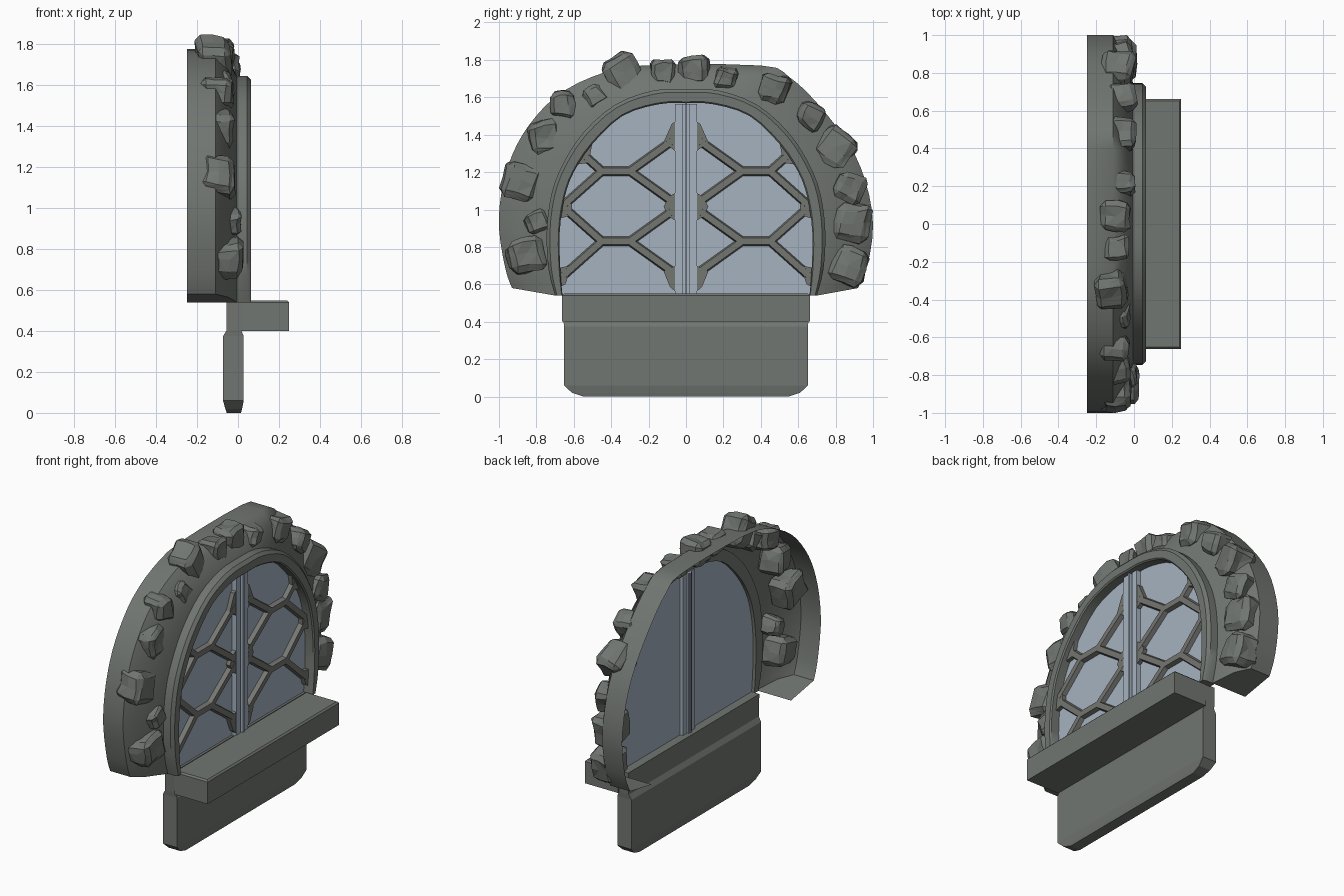
import bpy, bmesh, math, random
from mathutils import Vector, Matrix, noise

if "Cube" in bpy.data.objects:
    bpy.data.objects.remove(bpy.data.objects["Cube"])
random.seed(4)

def material(name, rgb):
    m = bpy.data.materials.new(name)
    m.diffuse_color = (*rgb, 1)
    m.use_nodes = True
    m.node_tree.nodes["Principled BSDF"].inputs["Base Color"].default_value = m.diffuse_color
    return m

STONE = material("grey_stone", (0.165, 0.18, 0.165))
LEAD = material("lattice_grey", (0.175, 0.18, 0.165))
GLASS = material("pale_blue_glass", (0.38, 0.45, 0.53))

def finish(name, bm, mat, smooth=None, normals=True):
    if normals:
        bmesh.ops.recalc_face_normals(bm, faces=bm.faces)
    me = bpy.data.meshes.new(name)
    bm.to_mesh(me)
    bm.free()
    ob = bpy.data.objects.new(name, me)
    bpy.context.collection.objects.link(ob)
    me.materials.append(mat)
    if smooth:
        bpy.ops.object.select_all(action='DESELECT')
        ob.select_set(True)
        bpy.context.view_layer.objects.active = ob
        bpy.ops.object.shade_smooth_by_angle(angle=math.radians(smooth))
    return ob

def loft(bm, rings, wrap_rings=False, wrap_points=False):
    """Bridge successive rings of points with quads."""
    vs = [[bm.verts.new(p) for p in r] for r in rings]
    nr, n = len(vs), len(vs[0])
    for i in range(nr if wrap_rings else nr - 1):
        a, b = vs[i], vs[(i + 1) % nr]
        for j in range(n if wrap_points else n - 1):
            k = (j + 1) % n
            bm.faces.new((a[j], a[k], b[k], b[j]))
    return vs

def box(bm, x0, x1, y0, y1, z0, z1):
    m = Matrix.Translation(((x0+x1)/2, (y0+y1)/2, (z0+z1)/2)) @ Matrix.Diagonal((x1-x0, y1-y0, z1-z0, 1))
    return bmesh.ops.create_cube(bm, size=1, matrix=m)['verts']

def curve(pts, steps=3):
    """Smooth curve through the points."""
    p = [Vector(q) for q in pts]
    out = []
    for i in range(len(p) - 1):
        a, b, c, d = p[max(i - 1, 0)], p[i], p[i + 1], p[min(i + 2, len(p) - 1)]
        for k in range(steps):
            t = k / steps
            out.append(b + ((c - a) * t + (2*a - 5*b + 4*c - d) * t*t + (3*b - a - 3*c + d) * t**3) / 2)
    return out + [p[-1]]

# Arch outlines in y,z, running from one foot over the top to the other
outer = curve([(-.93, .58), (-.965, .68), (-1, .90), (-.985, 1.10), (-.93, 1.29), (-.84, 1.45),
               (-.70, 1.60), (-.50, 1.71), (-.23, 1.77), (.40, 1.77), (.55, 1.71), (.70, 1.57),
               (.87, 1.35), (.96, 1.15), (1, .92), (.97, .70), (.92, .58)])

def arch(half, top):
    return curve([(-y, z) for y, z in half] + [(0, top)] + half[::-1])

rim = arch([(.70, .54), (.735, .68), (.745, .88), (.72, 1.08), (.66, 1.24), (.55, 1.41),
            (.38, 1.56), (.18, 1.635)], 1.645)
opening = arch([(.66, .54), (.672, .68), (.675, .88), (.65, 1.06), (.60, 1.20), (.50, 1.35),
                (.34, 1.50), (.15, 1.562)], 1.568)

def ring(x, a, b=None, t=0):
    b = b or a
    return [(x, p[0] + (q[0] - p[0]) * t, p[1] + (q[1] - p[1]) * t) for p, q in zip(a, b)]

# Stone surround: a shell open at the back, with closed feet
bm = bmesh.new()
vs = loft(bm, [ring(-.25, outer), ring(-.11, outer), ring(-.05, outer, rim, .35), ring(-.005, rim)])
for e in (0, -1):
    back = bm.verts.new((-.25, rim[e][0], rim[e][1]))
    bm.faces.new([r[e] for r in vs] + [back])
finish("stone_surround", bm, STONE, 40)

# Raised window frame
bm = bmesh.new()
vs = loft(bm, [ring(-.02, rim), ring(.045, rim), ring(.063, rim, opening, .25),
               ring(.063, rim, opening, .9), ring(.055, opening), ring(-.02, opening)], wrap_rings=True)
for e in (0, -1):
    bm.faces.new([r[e] for r in vs])
finish("window_frame", bm, STONE, 40)

# Glass pane
bm = bmesh.new()
bm.faces.new([bm.verts.new(p) for p in ring(0, opening)])
finish("glass_pane", bm, GLASS, normals=False)

# Centre mullion: two strips and a slim raised bead
bm = bmesh.new()
for s in (-1, 1):
    y0, y1 = sorted((s * .016, s * .06))
    box(bm, -.02, .03, y0, y1, .54, 1.565)
box(bm, -.03, .02, -.016, .016, .54, 1.565)
box(bm, -.035, .04, -.006, .006, .54, 1.565)
finish("centre_mullion", bm, GLASS)

# Lattice: tapered bars forming hexagons on both halves, with gussets at the edges
def bar(bm, a, b, w=.048):
    a, b = Vector((0, *a)), Vector((0, *b))
    d = b - a
    m = Matrix.Translation((a + b) / 2) @ Matrix.Rotation(math.atan2(d.z, d.y), 4, 'X')
    for v in bmesh.ops.create_cube(bm, size=1)['verts']:
        front = v.co.x > 0
        v.co = m @ Vector((.028 if front else .001, v.co.y * (d.length + .02),
                           v.co.z * w * (.7 if front else 1)))

def gusset(bm, *pts):
    vs = loft(bm, [[(x, *p) for p in pts] for x in (.001, .027)], wrap_points=True)
    for r in vs:
        bm.faces.new(r)

bm = bmesh.new()
for s in (-1, 1):
    for z in (1.205, .83):
        bar(bm, (s * .30, z), (s * .45, z), .052)
        for dz in (.187, -.187):
            bar(bm, (s * .30, z), (s * .07, z + dz * .88))
            f = .45 if z > 1 and dz > 0 else .95
            bar(bm, (s * .45, z), (s * (.45 + .21 * f), z + dz * f))
    gusset(bm, (s * .055, 1.47), (s * .075, 1.46), (s * .12, 1.36), (s * .055, 1.31))
    gusset(bm, (s * .055, 1.09), (s * .09, 1.07), (s * .12, 1.015), (s * .09, .96), (s * .055, .94))
    gusset(bm, (s * .055, .56), (s * .085, .585), (s * .12, .67), (s * .055, .70))
    gusset(bm, (s * .665, 1.05), (s * .61, 1.03), (s * .61, .97), (s * .68, .95))
    gusset(bm, (s * .675, .69), (s * .61, .70), (s * .645, .60), (s * .665, .59))
    gusset(bm, (s * .50, 1.36), (s * .52, 1.25), (s * .585, 1.24))
finish("lattice_bars", bm, LEAD)

# Projecting sill with eased top edges
bm = bmesh.new()
box(bm, .015, .25, -.662, .662, .40, .55)
top = [e for e in bm.edges if all(v.co.z > .5 for v in e.verts)]
bmesh.ops.bevel(bm, geom=top, offset=.01, segments=1, affect='EDGES')
finish("window_sill", bm, STONE)

# Lower panel: stacked sections, narrowing at the foot and neck
bm = bmesh.new()
sections = [(0, -.055, .015, .55), (.02, -.062, .02, .61), (.06, -.073, .028, .652),
            (.375, -.073, .028, .652), (.405, -.055, .015, .655), (.545, -.055, .015, .66)]
vs = loft(bm, [[(x0, -h, z), (x1, -h, z), (x1, h, z), (x0, h, z)] for z, x0, x1, h in sections],
          wrap_points=True)
bm.faces.new(vs[0])
bm.faces.new(vs[-1])
finish("lower_panel", bm, STONE)

# Rough stones along the arch: x, y, z, radius, tilt in degrees
stones = [(-.055, -.865, .755, .112, 10), (-.05, -.80, .93, .07, 20), (-.10, -.88, 1.155, .12, -15),
          (-.10, -.76, 1.39, .097, 10), (-.10, -.655, 1.565, .085, 5), (-.09, -.49, 1.61, .07, 35),
          (-.12, -.335, 1.73, .115, 30), (-.09, -.13, 1.73, .075, 0), (-.10, .04, 1.74, .094, 5),
          (-.06, .21, 1.70, .075, -15), (-.06, .47, 1.65, .105, -20), (-.06, .66, 1.50, .082, -30),
          (-.09, .80, 1.325, .12, -35), (-.07, .865, 1.125, .092, -25), (-.08, .88, .93, .117, -10),
          (-.07, .87, .70, .108, -15)]
for i, (x, y, z, r, tilt) in enumerate(stones):
    bm = bmesh.new()
    bmesh.ops.create_cube(bm, size=2)
    for v in bm.verts:
        v.co *= random.uniform(.85, 1.08)
    bmesh.ops.bevel(bm, geom=bm.edges[:], offset=.32, segments=1, affect='EDGES')
    bmesh.ops.subdivide_edges(bm, edges=bm.edges[:], cuts=1, use_grid_fill=True)
    for v in bm.verts:
        v.co += noise.noise_vector(v.co * .9 + Vector((i * 7.3, 0, 0))) * .22
    m = (Matrix.Translation((x, y, z)) @ Matrix.Rotation(math.radians(tilt), 4, 'X')
         @ Matrix.Rotation(random.uniform(-.2, .2), 4, 'Z')
         @ Matrix.Diagonal((.04 + r * .38, r * .85, r * random.uniform(.8, .92), 1)))
    bm.transform(m)
    bmesh.ops.triangulate(bm, faces=bm.faces[:])
    finish("rough_stone_%02d" % (i + 1), bm, STONE)
